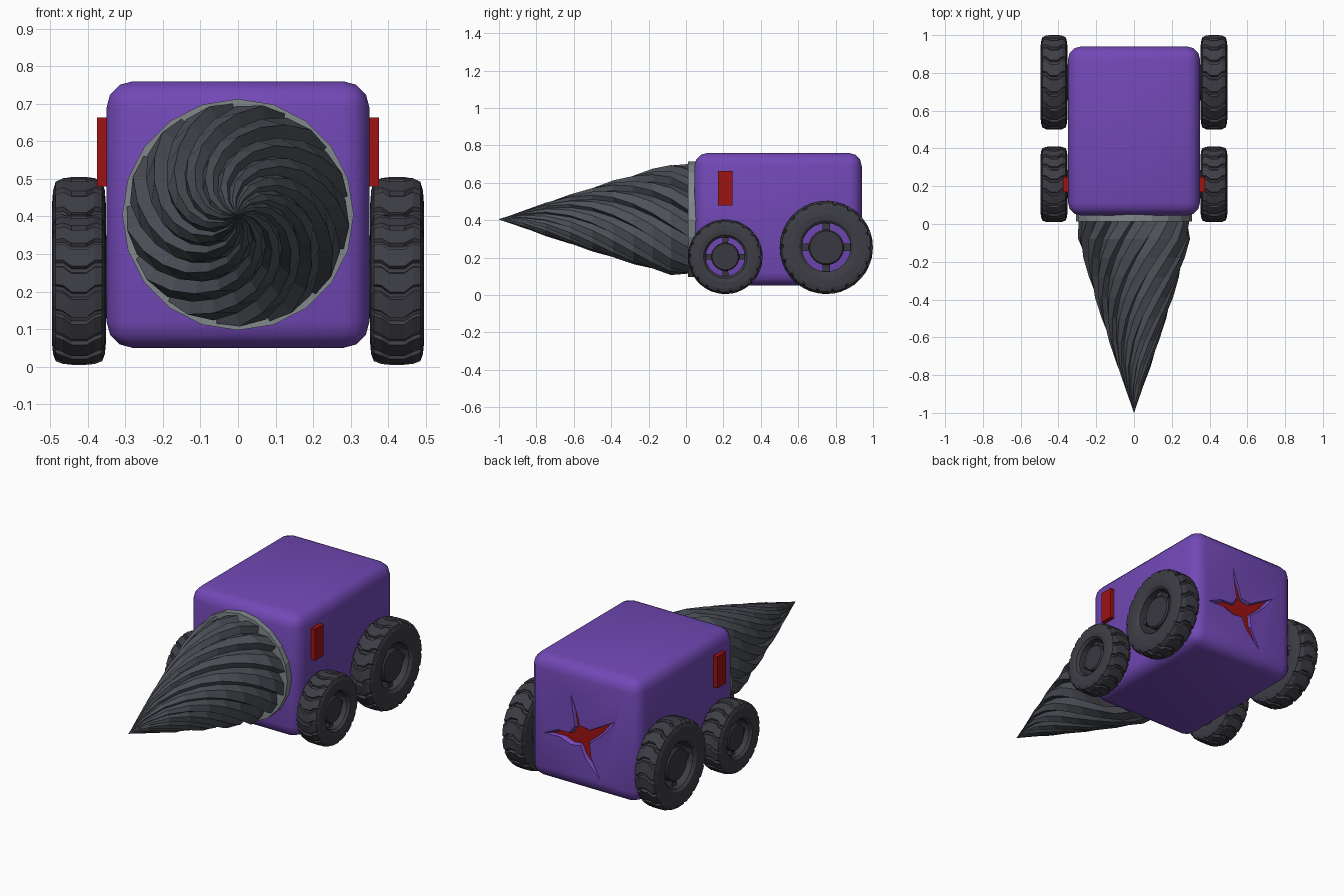
import bpy, bmesh, math
from mathutils import Vector

if "Cube" in bpy.data.objects:
    bpy.data.objects.remove(bpy.data.objects["Cube"])


def material(name, rgb):
    m = bpy.data.materials.new(name)
    m.diffuse_color = (*rgb, 1)
    m.use_nodes = True
    m.node_tree.nodes["Principled BSDF"].inputs["Base Color"].default_value = m.diffuse_color
    return m


PURPLE = material("purple paint", (0.168, 0.066, 0.47))
RED = material("red", (0.34, 0.006, 0.006))
STEEL = material("dark steel", (0.075, 0.082, 0.098))
COLLAR = material("light grey metal", (0.22, 0.25, 0.26))
RUBBER = material("black rubber", (0.047, 0.047, 0.06))
HUB = material("hub grey", (0.04, 0.04, 0.05))


def make(name, verts, faces, mats, smooth=None):
    """Mesh object with outward normals and optional smooth shading."""
    me = bpy.data.meshes.new(name)
    bm = bmesh.new()
    vs = [bm.verts.new(v) for v in verts]
    for f in faces:
        bm.faces.new([vs[i] for i in f])
    bmesh.ops.recalc_face_normals(bm, faces=bm.faces)
    bm.to_mesh(me)
    bm.free()
    for m in mats:
        me.materials.append(m)
    if smooth:
        me.shade_smooth()
        me.set_sharp_from_angle(angle=math.radians(smooth))
    ob = bpy.data.objects.new(name, me)
    bpy.context.collection.objects.link(ob)
    return ob


def loft(rings, close=False):
    """Vertices and faces joining equal rings; ends capped or joined round."""
    n, k = len(rings[0]), len(rings)
    verts = [v for r in rings for v in r]
    faces = []
    for i in range(k if close else k - 1):
        a, b = i * n, (i + 1) % k * n
        faces += [(a + j, a + (j + 1) % n, b + (j + 1) % n, b + j) for j in range(n)]
    if not close:
        faces += [tuple(range(n)), tuple(range((k - 1) * n, k * n))]
    return verts, faces


def box(name, lo, hi, mats):
    def ring(x):
        return [(x, lo[1], lo[2]), (x, hi[1], lo[2]), (x, hi[1], hi[2]), (x, lo[1], hi[2])]
    return make(name, *loft([ring(lo[0]), ring(hi[0])]), mats)


# Body: rounded box with a torn star-shaped hole in the back, red inside
body = box("body", (-0.35, 0.045, 0.05), (0.35, 0.94, 0.76), [PURPLE, RED])
bevel = body.modifiers.new("round", "BEVEL")
bevel.width, bevel.segments = 0.07, 3

CENTER = Vector((0.0, 0.365))
star = [(0.09, 0.62), (0.045, 0.5), (0.025, 0.43), (-0.05, 0.42), (-0.13, 0.465),
        (-0.23, 0.52), (-0.17, 0.44), (-0.10, 0.375), (-0.045, 0.33), (-0.055, 0.24),
        (-0.12, 0.116), (-0.02, 0.22), (0.02, 0.30), (0.09, 0.29), (0.17, 0.32),
        (0.285, 0.315), (0.19, 0.36), (0.10, 0.365), (0.06, 0.42), (0.075, 0.5)]


def star_ring(y, s):
    pts = [CENTER + (Vector(p) - CENTER) * s for p in star]
    return [(p.x, y, p.y) for p in pts]


cutter = make("star_cutter", *loft([star_ring(0.925, 0.72), star_ring(0.955, 1.2 * 0.88)]),
              [PURPLE, RED])
for p in cutter.data.polygons:
    if p.normal.y < -0.99:
        p.material_index = 1
cut = body.modifiers.new("tear", "BOOLEAN")
cut.operation, cut.object, cut.solver = "DIFFERENCE", cutter, "EXACT"
deps = bpy.context.evaluated_depsgraph_get()
done = bpy.data.meshes.new_from_object(body.evaluated_get(deps))
body.modifiers.clear()
body.data = done
done.shade_smooth()
done.set_sharp_from_angle(angle=math.radians(35))
bpy.data.objects.remove(cutter)

# Collar behind the drill
AX = 0.405


def circle_y(y, r, n):
    return [(r * math.sin(2 * math.pi * i / n), y, AX + r * math.cos(2 * math.pi * i / n))
            for i in range(n)]


make("drill_collar", *loft([circle_y(0.012, 0.308, 20), circle_y(0.06, 0.308, 20)]), [COLLAR])

# Drill: twisted cone with saw-tooth flutes
profile = [(0.015, 0.296), (-0.08, 0.298), (-0.18, 0.27), (-0.28, 0.24), (-0.39, 0.208),
           (-0.5, 0.172), (-0.62, 0.133), (-0.75, 0.09), (-0.87, 0.046), (-0.94, 0.021),
           (-1.0, 0.001)]
FLUTES, TWIST = 13, math.radians(130)
rings = []
for y, r in profile:
    ring = []
    for i in range(FLUTES):
        for frac, k in ((0.0, 0.86), (0.1, 1.0), (0.6, 0.97)):
            a = 2 * math.pi * (i + frac) / FLUTES - TWIST * (y + 1)
            ring.append((r * k * math.cos(a), y, AX + r * k * math.sin(a)))
    rings.append(ring)
make("drill", *loft(rings), [STEEL])


# Wheels: lugged tyre, hub and four spokes, with the axle along x
def wheel(prefix, side, cy, cz, R):
    def place(x, r, a):
        return (side * x, cy + R * r * math.cos(a), cz + R * r * math.sin(a))

    # section points: x, radius, tread depth, chevron shift
    half = [(0.055, 0.52, 0, 0), (0.068, 0.58, 0, 0), (0.072, 0.70, 0, 0),
            (0.069, 0.86, 0, 0), (0.062, 0.955, 0.04, 0), (0.042, 0.995, 0.05, 0.05),
            (0.02, 1.0, 0.05, 0.3)]
    section = half + [(-x, r, d, s) for x, r, d, s in reversed(half)]
    lugs, rings = 18, []
    for i in range(lugs):
        for frac, low in ((0.0, 1), (0.07, 0), (0.78, 0), (0.85, 1)):
            rings.append([place(0.4235 + x, r - d * low,
                                2 * math.pi * (i + frac + s) / lugs)
                          for x, r, d, s in section])
    make(prefix + "_tyre", *loft(rings, close=True), [RUBBER])

    def disc(x, r):
        return [place(x, r, 2 * math.pi * i / 24) for i in range(24)]
    make(prefix + "_hub", *loft([disc(0.34, 0.38), disc(0.462, 0.38), disc(0.47, 0.35)]),
         [HUB], 35)
    for q in range(4):
        a = q * math.pi / 2
        rings = [[place(x, r, a + da / r) for x, da in
                  ((0.40, -0.08), (0.45, -0.08), (0.45, 0.08), (0.40, 0.08))]
                 for r in (0.34, 0.55)]
        make(f"{prefix}_spoke_{q + 1}", *loft(rings), [HUB])


for side, word in ((1, "right"), (-1, "left")):
    wheel("front_" + word + "_wheel", side, 0.21, 0.205, 0.2)
    wheel("rear_" + word + "_wheel", side, 0.75, 0.255, 0.25)
    # Red side lamp
    xs = sorted((side * 0.34, side * 0.375))
    box(word + "_side_lamp", (xs[0], 0.17, 0.48), (xs[1], 0.248, 0.663), [RED])
